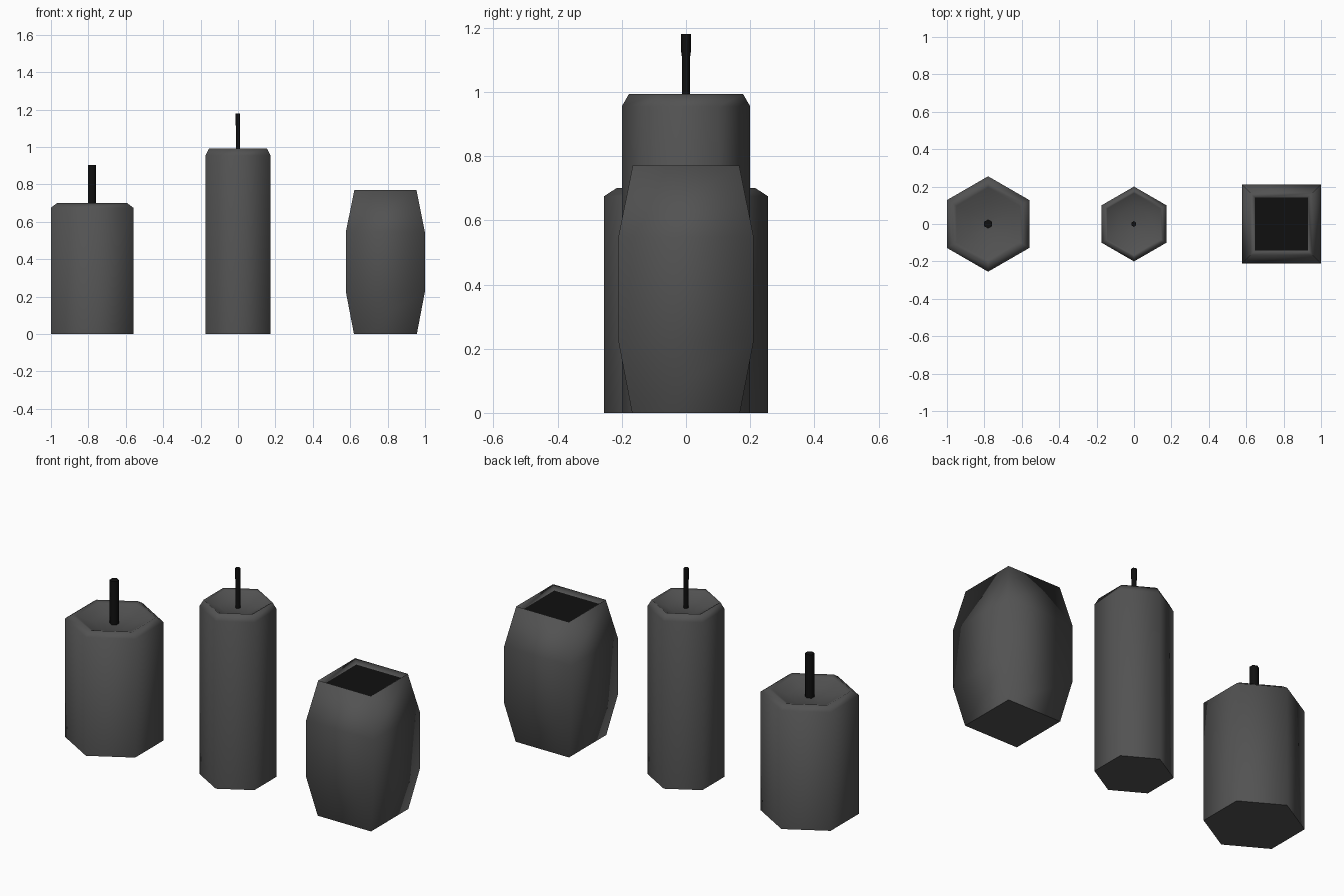
import bpy, bmesh
from math import sin, cos, tau, pi, sqrt

if "Cube" in bpy.data.objects:
    bpy.data.objects.remove(bpy.data.objects["Cube"])

def material(name, v):
    m = bpy.data.materials.new(name)
    m.diffuse_color = (v, v, v, 1)
    m.use_nodes = True
    m.node_tree.nodes["Principled BSDF"].inputs["Base Color"].default_value = m.diffuse_color
    return m

GREY = material("dark_grey", 0.085)
BLACK = material("black", 0.005)

def lathe(name, x, sides, start, profile, mat, cap_mat=None):
    """Stack polygon rings (radius, z, x shift), closed at both ends."""
    bm = bmesh.new()
    rings = []
    for p in profile:
        r, z = p[:2]
        dx = p[2] if len(p) > 2 else 0
        rings.append([bm.verts.new((dx + r * cos(start + tau * i / sides),
                                    r * sin(start + tau * i / sides), z))
                      for i in range(sides)])
    for a, b in zip(rings, rings[1:]):
        for i in range(sides):
            j = (i + 1) % sides
            bm.faces.new((a[i], a[j], b[j], b[i])).smooth = True
    bottom = bm.faces.new(rings[0][::-1])
    top = bm.faces.new(rings[-1])
    # keep the end caps flat and crisp
    for f in (bottom, top):
        for e in f.edges:
            e.smooth = False
    if cap_mat:
        top.material_index = 1
    me = bpy.data.meshes.new(name)
    bm.to_mesh(me)
    bm.free()
    me.materials.append(mat)
    if cap_mat:
        me.materials.append(cap_mat)
    ob = bpy.data.objects.new(name, me)
    ob.location.x = x
    bpy.context.collection.objects.link(ob)
    return ob

# Short wide candle with bevelled rim and shallow dished top
lathe("short_candle", -0.78, 6, pi / 2,
      [(0.255, 0), (0.255, 0.675), (0.217, 0.70), (0.195, 0.692),
       (0.12, 0.665), (0.02, 0.657)], GREY)
lathe("short_candle_wick", -0.78, 6, pi / 2,
      [(0.024, 0.65), (0.024, 0.80), (0.024, 0.905)], BLACK)

# Tall slim candle with a deeper recess
lathe("tall_candle", 0, 6, pi / 2,
      [(0.2, 0), (0.2, 0.955), (0.178, 0.993), (0.165, 0.985),
       (0.10, 0.96), (0.012, 0.955)], GREY)
lathe("tall_candle_wick", 0, 6, pi / 2,
      [(0.013, 0.95), (0.013, 1.11), (0.015, 1.125, -0.001),
       (0.015, 1.18, -0.001)], BLACK)

# Square bulging vase with a sloped inner rim and dark opening
D = sqrt(2)
lathe("square_vase", 0.788, 4, pi / 4,
      [(0.168 * D, 0), (0.211 * D, 0.225), (0.211 * D, 0.547),
       (0.166 * D, 0.77), (0.141 * D, 0.75)], GREY, BLACK)
